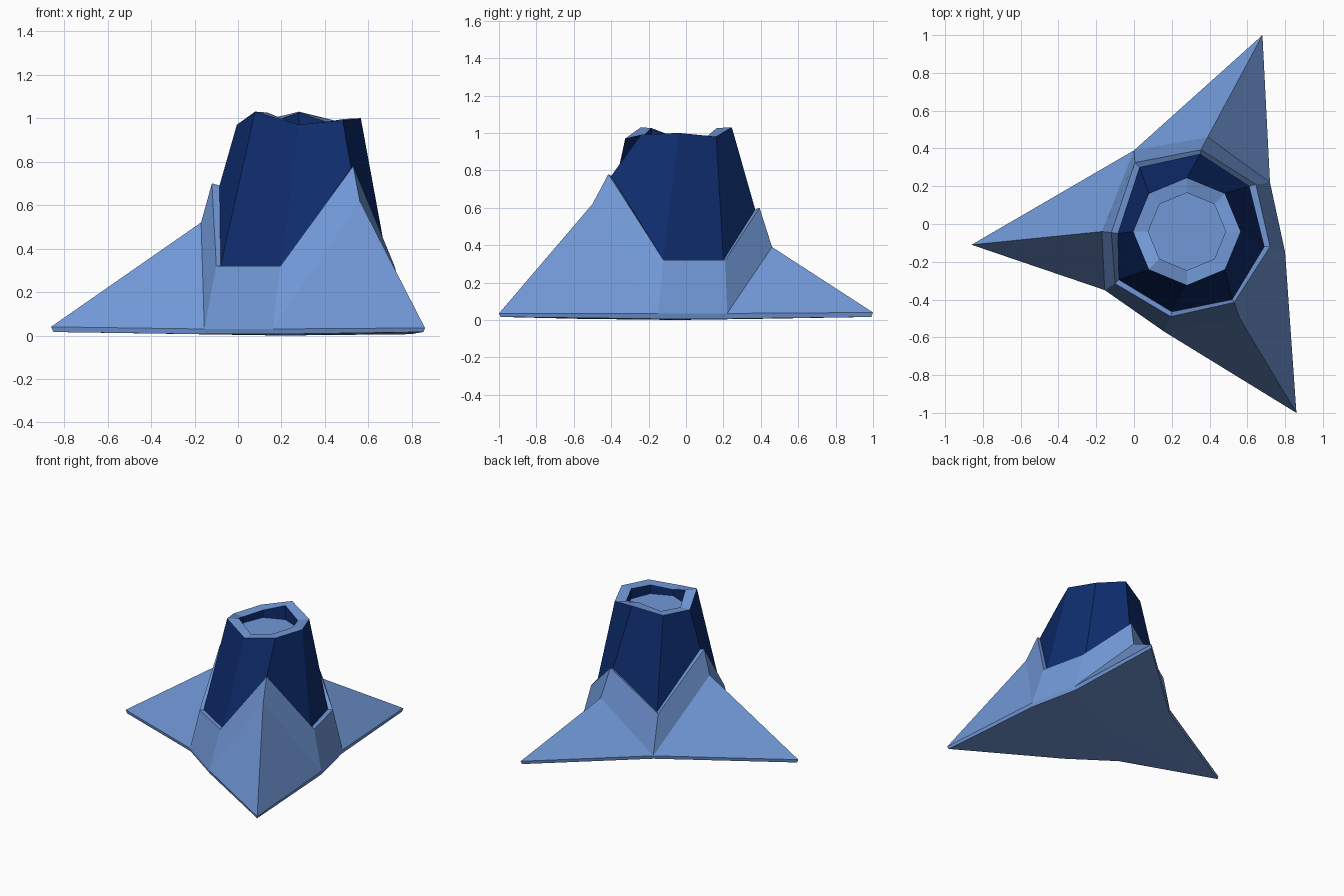
import bpy, bmesh, math

if "Cube" in bpy.data.objects:
    bpy.data.objects.remove(bpy.data.objects["Cube"])

def material(name, rgb):
    m = bpy.data.materials.new(name)
    m.diffuse_color = (*rgb, 1)
    m.use_nodes = True
    m.node_tree.nodes["Principled BSDF"].inputs["Base Color"].default_value = m.diffuse_color
    return m

light = material("light blue", (0.165, 0.315, 0.68))
dark = material("dark navy", (0.0045, 0.025, 0.155))

def loft(name, rings, mats, strip_mat, cap=None, cap_mat=0):
    """Join closed 8-point rings; strip_mat gives the material of each strip.
    cap: None, 'flat', or a centre point for a fan on the last ring."""
    bm = bmesh.new()
    loops = [[bm.verts.new(p) for p in r] for r in rings]
    for s, (a, b) in enumerate(zip(loops, loops[1:])):
        for i in range(len(a)):
            j = (i + 1) % len(a)
            bm.faces.new((a[i], a[j], b[j], b[i])).material_index = strip_mat[s]
    last = loops[-1]
    if cap == 'flat':
        bm.faces.new(last).material_index = cap_mat
    elif cap:
        c = bm.verts.new(cap)
        for i in range(len(last)):
            bm.faces.new((last[i], last[(i + 1) % len(last)], c)).material_index = cap_mat
    bmesh.ops.remove_doubles(bm, verts=bm.verts, dist=0.0005)
    bmesh.ops.recalc_face_normals(bm, faces=bm.faces)
    me = bpy.data.meshes.new(name)
    bm.to_mesh(me)
    bm.free()
    for m in mats:
        me.materials.append(m)
    ob = bpy.data.objects.new(name, me)
    bpy.context.collection.objects.link(ob)
    return ob

def octagon(r, zs):
    return [(0.28 + r * math.cos(i * math.pi / 4), -0.04 + r * math.sin(i * math.pi / 4), z)
            for i, z in enumerate(zs)]

# Line where the tower meets the skirt: low valleys and three raised peaks
joint = [(0.69, -0.12, 0.32), (0.61, 0.20, 0.32), (0.35, 0.37, 0.59), (0.03, 0.30, 0.32),
         (-0.085, -0.05, 0.69), (-0.08, -0.295, 0.32), (0.20, -0.465, 0.32), (0.52, -0.40, 0.77)]

# Tower: jagged rim, shallow recess with a light floor
rim_z = [1.0, 0.98, 1.03, 0.98, 0.97, 1.03, 0.97, 0.99]
floor = octagon(0.205, [0.92] * 8)
loft("tower", [joint, octagon(0.285, rim_z), octagon(0.205, [z - 0.004 for z in rim_z]), floor],
     [dark, light], [0, 1, 0], cap='flat', cap_mat=1)

# Skirt: rim lip, shoulders on the three ridges, spiked foot
lip = [(0.72, -0.12, 0.32), (0.645, 0.21, 0.32), (0.355, 0.393, 0.60), (0.005, 0.325, 0.32),
       (-0.12, -0.045, 0.70), (-0.10, -0.315, 0.32), (0.195, -0.49, 0.32), (0.53, -0.415, 0.78)]
foot = [(0.80, -0.15, 0.035), (0.72, 0.22, 0.035), (0.68, 1.0, 0.04), (0.0, 0.39, 0.03),
        (-0.86, -0.11, 0.04), (-0.155, -0.35, 0.03), (0.16, -0.57, 0.03), (0.86, -1.0, 0.035)]
shoulder = list(foot)                      # valleys run straight to the foot
shoulder[2] = (0.39, 0.46, 0.39)
shoulder[4] = (-0.17, -0.04, 0.52)
shoulder[7] = (0.56, -0.50, 0.62)
under = [(0.2 + (x - 0.2) * 0.99, y * 0.99, 0.016 if i in (2, 4, 7) else 0.006)
         for i, (x, y, z) in enumerate(foot)]

bm_rings = [joint, lip, shoulder, foot, under]
# valley edges of the shoulder and foot rings coincide and are welded
def skirt():
    bm = bmesh.new()
    cache = {}
    def v(p):
        if p not in cache:
            cache[p] = bm.verts.new(p)
        return cache[p]
    for a, b in zip(bm_rings, bm_rings[1:]):
        for i in range(8):
            j = (i + 1) % 8
            pts = list(dict.fromkeys((a[i], a[j], b[j], b[i])))
            if len(pts) > 2:
                bm.faces.new([v(p) for p in pts])
    c = v((0.2, -0.05, 0.0))
    for i in range(8):
        bm.faces.new((v(under[(i + 1) % 8]), v(under[i]), c))
    bmesh.ops.recalc_face_normals(bm, faces=bm.faces)
    # ring order runs counter-clockwise, so make sure the underside faces down
    bm.faces.ensure_lookup_table()
    if bm.faces[-1].normal.z > 0:
        bmesh.ops.reverse_faces(bm, faces=bm.faces)
    me = bpy.data.meshes.new("spiked_skirt")
    bm.to_mesh(me)
    bm.free()
    me.materials.append(light)
    bpy.context.collection.objects.link(bpy.data.objects.new("spiked_skirt", me))

skirt()

# Tower surface must face outwards: floor looks up
tower = bpy.data.objects["tower"].data
if tower.polygons[-1].normal.z < 0:
    tower.flip_normals()
